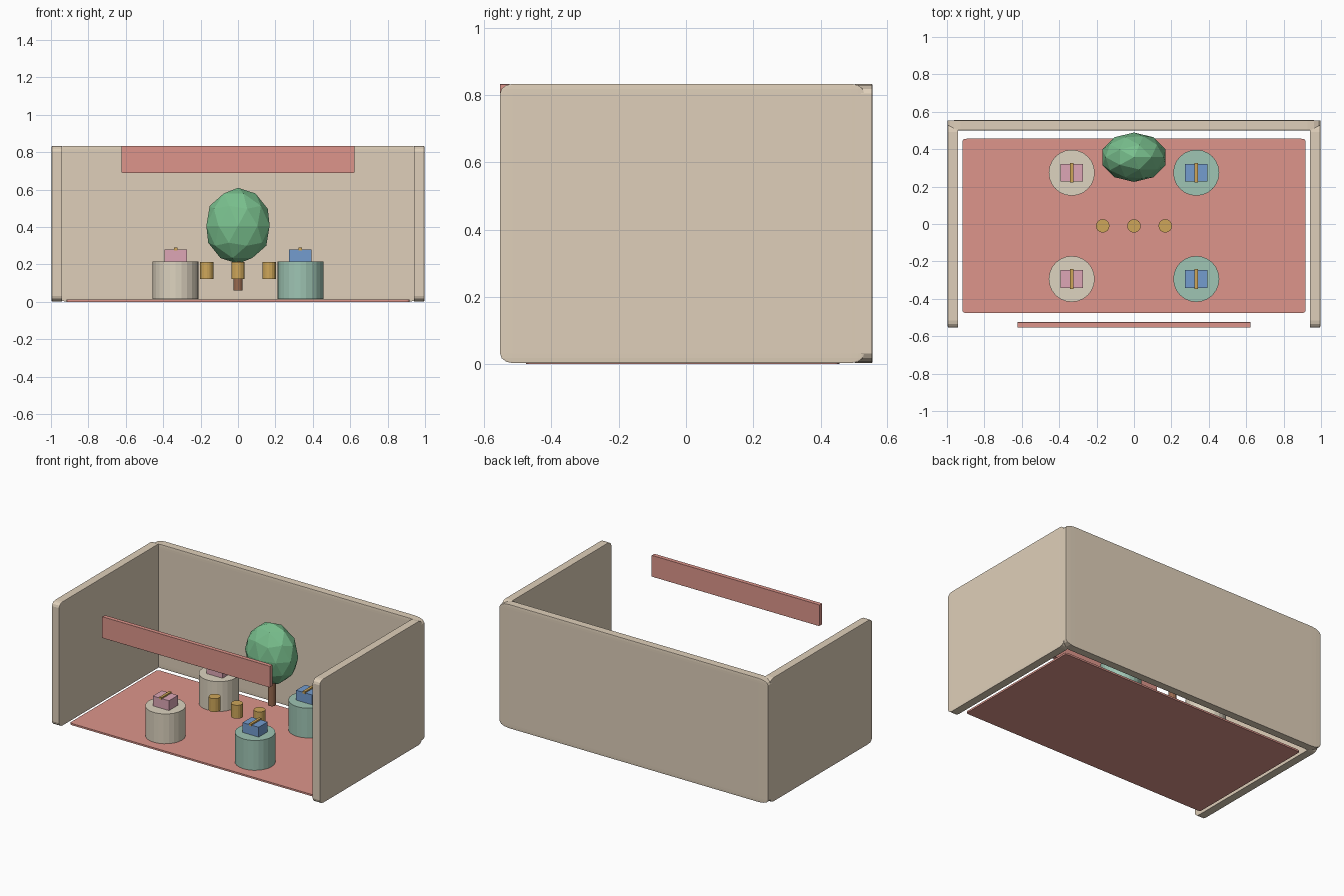
import bpy
import math

if "Cube" in bpy.data.objects:
    bpy.data.objects.remove(bpy.data.objects["Cube"])


def material(name, rgb):
    m = bpy.data.materials.new(name)
    m.diffuse_color = tuple((c / 255) ** 2.2 for c in rgb) + (1,)
    m.use_nodes = True
    m.node_tree.nodes["Principled BSDF"].inputs["Base Color"].default_value = m.diffuse_color
    return m


CREAM = material("cream", (222, 206, 184))
ROSE = material("rose", (220, 148, 138))
STONE = material("stone", (220, 210, 190))
TEAL = material("teal", (157, 195, 178))
PINK = material("pink", (220, 165, 180))
BLUE = material("blue", (115, 155, 205))
GOLD = material("gold", (205, 165, 90))
BROWN = material("brown", (150, 105, 80))
GREEN = material("green", (120, 190, 140))


def finish(name, mat):
    ob = bpy.context.object
    ob.name = name
    ob.data.materials.append(mat)
    return ob


def box(name, lo, hi, mat, bevel=0):
    # the bevel works in unit-cube space, so it stretches with the part
    bpy.ops.mesh.primitive_cube_add(size=1, location=[(a + b) / 2 for a, b in zip(lo, hi)])
    ob = finish(name, mat)
    ob.scale = [b - a for a, b in zip(lo, hi)]
    if bevel:
        mod = ob.modifiers.new("bevel", 'BEVEL')
        mod.width = bevel
        mod.segments = 3
    return ob


def cylinder(name, x, y, z0, z1, r, sides, mat):
    bpy.ops.mesh.primitive_cylinder_add(vertices=sides, radius=r, depth=z1 - z0,
                                        location=(x, y, (z0 + z1) / 2))
    return finish(name, mat)


# room shell
box("carpet", (-0.917, -0.476, 0), (0.917, 0.456, 0.012), ROSE, 0.012)
box("back_wall", (-0.997, 0.5, 0.003), (0.997, 0.555, 0.833), CREAM, 0.035)
for side, s in (("left", -1), ("right", 1)):
    x0, x1 = sorted((s * 0.94, s * 0.997))
    box(side + "_wall", (x0, -0.553, 0.003), (x1, 0.53, 0.833), CREAM, 0.035)
box("front_sign", (-0.623, -0.553, 0.69), (0.623, -0.525, 0.833), ROSE, 0.012)

# round display stands, each with a gift box and ribbon
for s, stand_mat, gift_mat in ((-1, STONE, PINK), (1, TEAL, BLUE)):
    x = s * 0.333
    for y in (-0.294, 0.274):
        cylinder("display_stand", x, y, 0.015, 0.215, 0.123, 24, stand_mat)
        box("gift_box", (x - 0.06, y - 0.048, 0.215), (x + 0.06, y + 0.048, 0.281), gift_mat)
        box("ribbon", (x - 0.009, y - 0.053, 0.276), (x + 0.009, y + 0.053, 0.29), GOLD)

# row of small posts
for x in (-0.167, 0, 0.167):
    cylinder("gold_post", x, -0.01, 0.123, 0.213, 0.036, 16, GOLD)

# tree at the back
cylinder("tree_trunk", 0, 0.36, 0.06, 0.26, 0.025, 12, BROWN)
bpy.ops.mesh.primitive_ico_sphere_add(subdivisions=2, radius=1, location=(0, 0.357, 0.407))
finish("tree_crown", GREEN).scale = (0.178, 0.132, 0.203)
